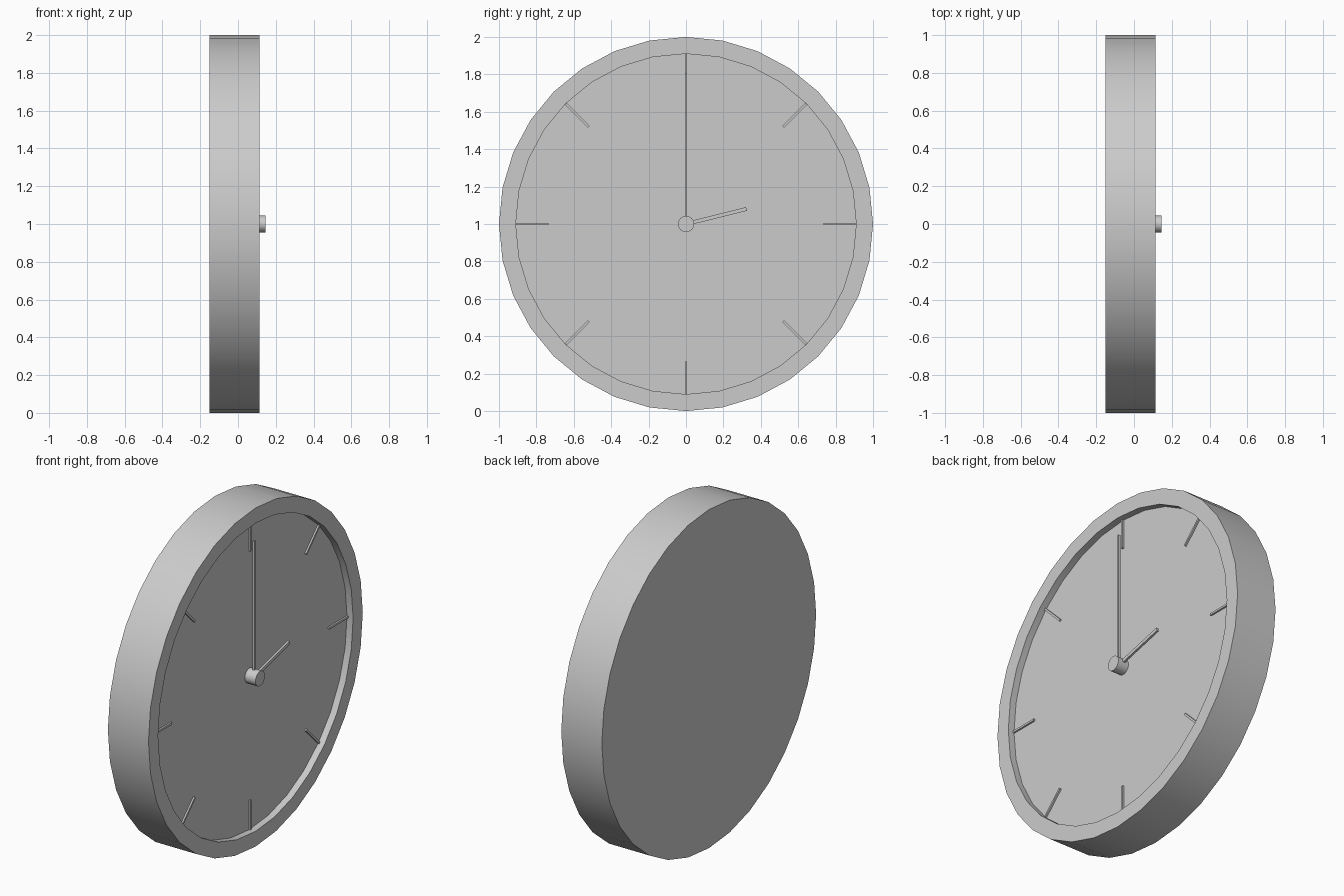
import bpy, bmesh, math
from mathutils import Matrix

cube = bpy.data.objects.get("Cube")
if cube:
    bpy.data.objects.remove(cube, do_unlink=True)

GREY = (0.6, 0.6, 0.6, 1)
mat = bpy.data.materials.new("plain grey")
mat.use_nodes = True
mat.diffuse_color = GREY
mat.node_tree.nodes["Principled BSDF"].inputs["Base Color"].default_value = GREY

CENTRE = Matrix.Translation((0, 0, 1))
FACE_X, RIM_X, BACK_X = 0.075, 0.115, -0.15
SIDES = 32


def finish(bm, name, smooth=False):
    bmesh.ops.recalc_face_normals(bm, faces=bm.faces)
    bm.transform(CENTRE)
    mesh = bpy.data.meshes.new(name)
    bm.to_mesh(mesh)
    bm.free()
    mesh.materials.append(mat)
    obj = bpy.data.objects.new(name, mesh)
    bpy.context.collection.objects.link(obj)
    if smooth:
        bpy.ops.object.select_all(action="DESELECT")
        obj.select_set(True)
        bpy.context.view_layer.objects.active = obj
        bpy.ops.object.shade_smooth_by_angle(angle=math.radians(35))


def lathe(name, profile, sides):
    """Revolve an (x, radius) profile about the x axis and cap both ends."""
    bm = bmesh.new()
    rings = []
    for x, r in profile:
        angles = [math.tau * i / sides for i in range(sides)]
        rings.append([bm.verts.new((x, r * math.sin(a), r * math.cos(a))) for a in angles])
    for a, b in zip(rings, rings[1:]):
        for i in range(sides):
            j = (i + 1) % sides
            bm.faces.new((a[i], a[j], b[j], b[i]))
    bm.faces.new(rings[0])
    bm.faces.new(rings[-1])
    finish(bm, name, smooth=True)


def bar(name, x0, x1, inner, outer, width, degrees):
    """Radial box on the dial, turned clockwise from the top."""
    bm = bmesh.new()
    size = Matrix.Diagonal((x1 - x0, width, outer - inner, 1))
    place = Matrix.Translation(((x0 + x1) / 2, 0, (inner + outer) / 2))
    turn = Matrix.Rotation(math.radians(-degrees), 4, "X")
    bmesh.ops.create_cube(bm, size=1, matrix=turn @ place @ size)
    finish(bm, name)


# Case: flat back, outer wall, rim, recess wall and dial
lathe("case", [(BACK_X, 1), (RIM_X, 1), (RIM_X, 0.91), (FACE_X, 0.91)], SIDES)

# Hub in the middle of the dial
lathe("hub", [(FACE_X, 0.044), (0.145, 0.044)], 16)

# Eight hour marks
for i in range(8):
    bar(f"hour_mark_{i + 1}", FACE_X - 0.005, FACE_X + 0.01, 0.735, 0.908, 0.012, i * 45)

# Hands
bar("minute_hand", 0.1, 0.113, 0, 0.805, 0.013, 0)
bar("hour_hand", 0.1, 0.113, 0, 0.333, 0.02, 76)
